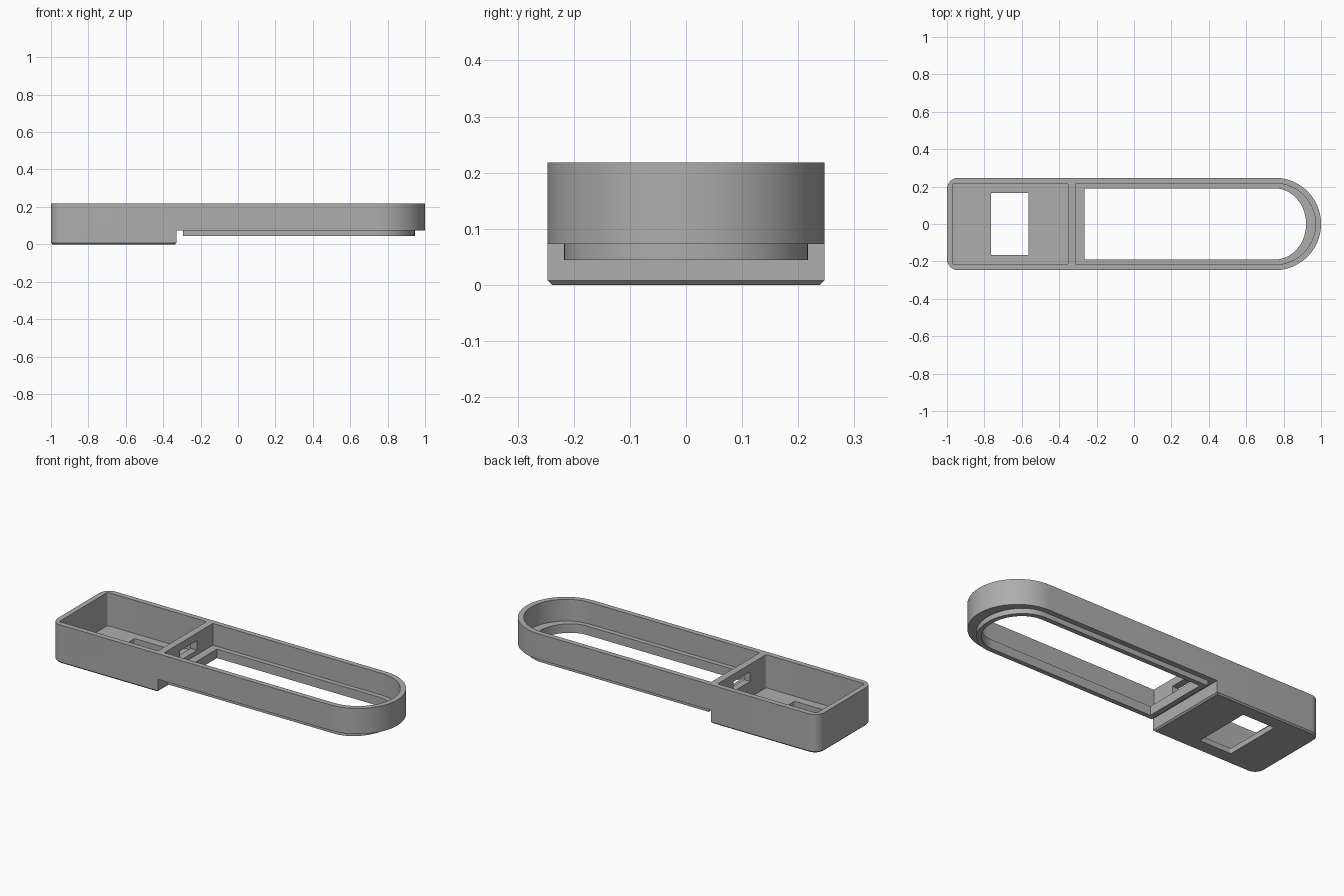
import bpy, bmesh, math

cube = bpy.data.objects.get("Cube")
if cube:
    bpy.data.objects.remove(cube, do_unlink=True)

grey = bpy.data.materials.new("matte grey")
grey.use_nodes = True
COLOUR = (0.42, 0.42, 0.42, 1)
grey.diffuse_color = COLOUR
grey.node_tree.nodes["Principled BSDF"].inputs["Base Color"].default_value = COLOUR

ARC_X = 0.753  # where the straight sides meet the round end


def outline(x0, x1, half, corner=0.0, round_end=True, right_corner=0.0):
    """Counter-clockwise plan outline with a round or square right end."""
    def arc(cx, cy, rx, ry, start, sweep, n):
        return [(cx + rx * math.cos(math.radians(start + sweep * i / n)),
                 cy + ry * math.sin(math.radians(start + sweep * i / n)))
                for i in range(n + 1)]

    def square(cx, cy, r, start):
        return arc(cx, cy, r, r, start, 90, 8) if r else [(cx, cy)]

    if round_end:
        pts = arc(ARC_X, 0, x1 - ARC_X, half, -90, 180, 48)
    else:
        r = right_corner
        pts = square(x1 - r, r - half, r, -90) + square(x1 - r, half - r, r, 0)
    r = corner
    return pts + square(x0 + r, half - r, r, 90) + square(x0 + r, r - half, r, 180)


def prism(name, pts, z0, z1, chamfer=0.0):
    """Extrude an outline upward, optionally chamfering its bottom rim."""
    bm = bmesh.new()
    base = bm.faces.new([bm.verts.new((x, y, z0)) for x, y in pts])
    top = bmesh.ops.extrude_face_region(bm, geom=[base])["geom"]
    bmesh.ops.translate(bm, vec=(0, 0, z1 - z0),
                        verts=[v for v in top if isinstance(v, bmesh.types.BMVert)])
    bmesh.ops.recalc_face_normals(bm, faces=bm.faces)
    if chamfer:
        rim = [e for e in bm.edges if all(abs(v.co.z - z0) < 1e-5 for v in e.verts)]
        bmesh.ops.bevel(bm, geom=rim, offset=chamfer, segments=1, affect="EDGES")
    mesh = bpy.data.meshes.new(name)
    bm.to_mesh(mesh)
    bm.free()
    mesh.materials.append(grey)
    obj = bpy.data.objects.new(name, mesh)
    bpy.context.collection.objects.link(obj)
    return obj


def combine(target, others, operation):
    for other in others:
        mod = target.modifiers.new(other.name, "BOOLEAN")
        mod.operation, mod.solver, mod.object = operation, "EXACT", other
        bpy.context.view_layer.objects.active = target
        bpy.ops.object.modifier_apply(modifier=mod.name)
        bpy.data.objects.remove(other, do_unlink=True)


# Long body, deeper box at the square end and locating lip underneath
body = prism("tray_body", outline(-1, 1, 0.247, 0.06), 0.073, 0.218)
box = prism("deep_box", outline(-1, -0.33, 0.247, 0.06, False), 0, 0.15, 0.008)
lip = prism("locating_lip", outline(-0.295, 0.945, 0.217), 0.044, 0.09)
combine(body, [box, lip], "UNION")

# Pockets, openings and the slot through the dividing wall
cuts = [
    prism("box_pocket", outline(-0.97, -0.35, 0.217, 0.01, False, 0.01), 0.03, 0.3),
    prism("box_floor_hole", outline(-0.765, -0.565, 0.167, 0.005, False, 0.005), -0.1, 0.1),
    prism("long_pocket", outline(-0.31, 0.97, 0.217), 0.095, 0.3),
    prism("long_opening", outline(-0.265, 0.92, 0.19), -0.1, 0.2),
    prism("wall_slot", outline(-0.4, -0.28, 0.075, 0, False), 0.12, 0.175),
]
combine(body, cuts, "DIFFERENCE")

bpy.ops.object.select_all(action="DESELECT")
body.select_set(True)
bpy.context.view_layer.objects.active = body
bpy.ops.object.shade_smooth_by_angle(angle=math.radians(30))
